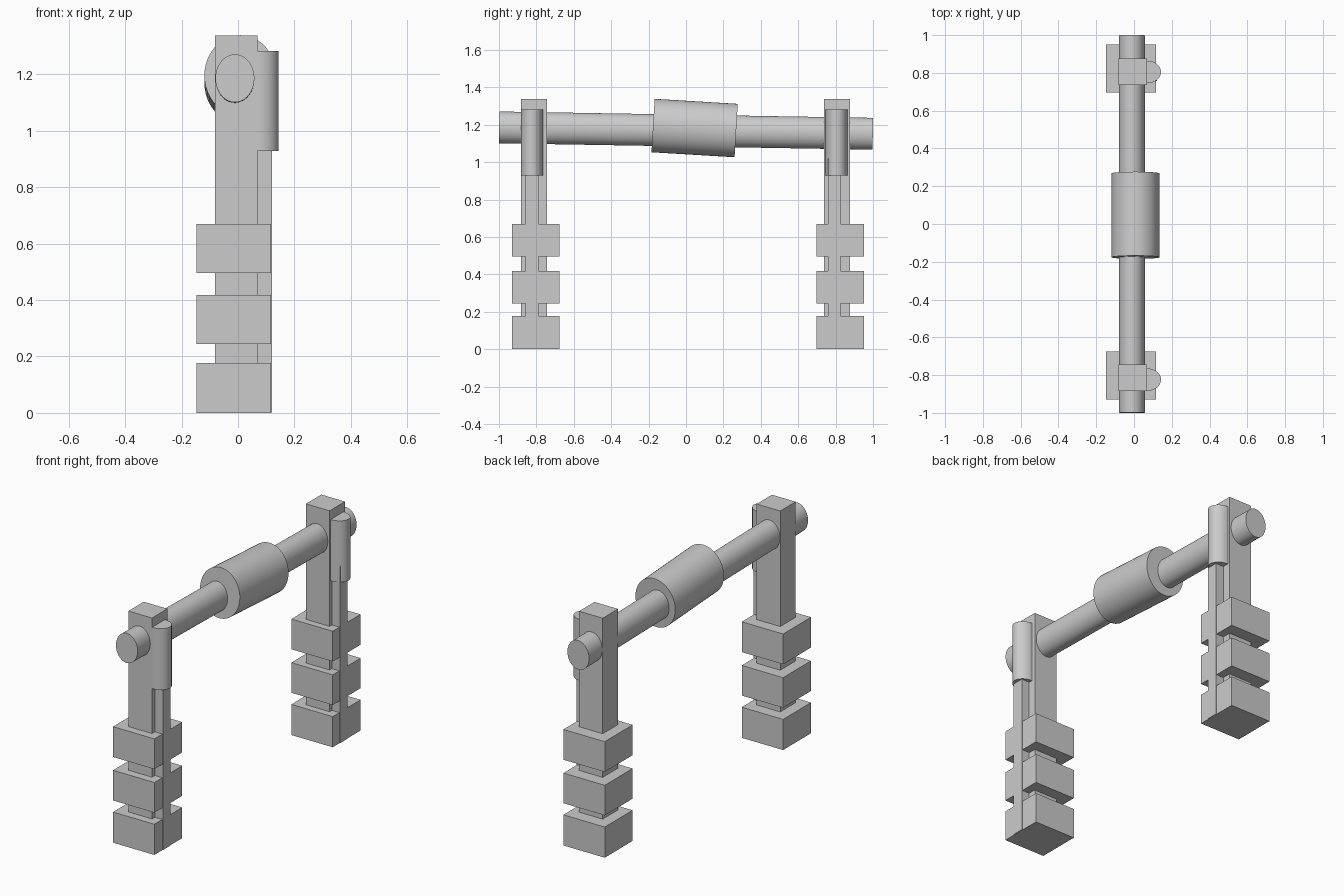
import bpy
import math

if "Cube" in bpy.data.objects:
    bpy.data.objects.remove(bpy.data.objects["Cube"])


def box(name, x0, x1, y0, y1, z0, z1):
    bpy.ops.mesh.primitive_cube_add(
        size=1, location=((x0 + x1) / 2, (y0 + y1) / 2, (z0 + z1) / 2))
    ob = bpy.context.object
    ob.name = name
    ob.scale = (x1 - x0, y1 - y0, z1 - z0)
    bpy.ops.object.transform_apply(location=False, rotation=False, scale=True)
    return ob


def cylinder(name, center, rx, ry, length, rot_x=0.0):
    bpy.ops.mesh.primitive_cylinder_add(
        vertices=48, radius=1, depth=1, location=center)
    ob = bpy.context.object
    ob.name = name
    ob.scale = (rx, ry, length)
    bpy.ops.object.transform_apply(location=False, rotation=False, scale=True)
    ob.rotation_euler.x = rot_x
    bpy.ops.object.shade_smooth_by_angle(angle=math.radians(35))
    return ob


# Per end: post, block, rail and sleeve centres along y
ends = {
    "front": (-0.813, -0.803, -0.823, -0.824),
    "back": (0.807, 0.824, 0.792, 0.805),
}
block_levels = [(0.0, 0.177), (0.244, 0.418), (0.495, 0.67)]

for end, (post_y, block_y, rail_y, sleeve_y) in ends.items():
    # Upright post
    box(f"{end}_post", -0.082, 0.069, post_y - 0.07, post_y + 0.07, 0.001, 1.337)
    # Stacked weight blocks
    for i, (z0, z1) in enumerate(block_levels):
        box(f"{end}_block_{i + 1}", -0.147, 0.117,
            block_y - 0.127, block_y + 0.127, z0, z1)
    # Thin rail running up the side of the post into the sleeve
    box(f"{end}_rail", 0.06, 0.121, rail_y - 0.034, rail_y + 0.034, 0.001, 1.02)
    # Upright sleeve half sunk into the post
    cylinder(f"{end}_sleeve", (0.07, sleeve_y, 1.106), 0.073, 0.059, 0.354)

# Long crossbar, sloping slightly down towards the back
cylinder("crossbar", (-0.011, 0, 1.169), 0.069, 0.085, 1.998,
         math.pi / 2 - 0.017)

# Thick roller on the crossbar
cylinder("roller", (0.008, 0.046, 1.1825), 0.127, 0.143, 0.445,
         math.pi / 2 - 0.06)
